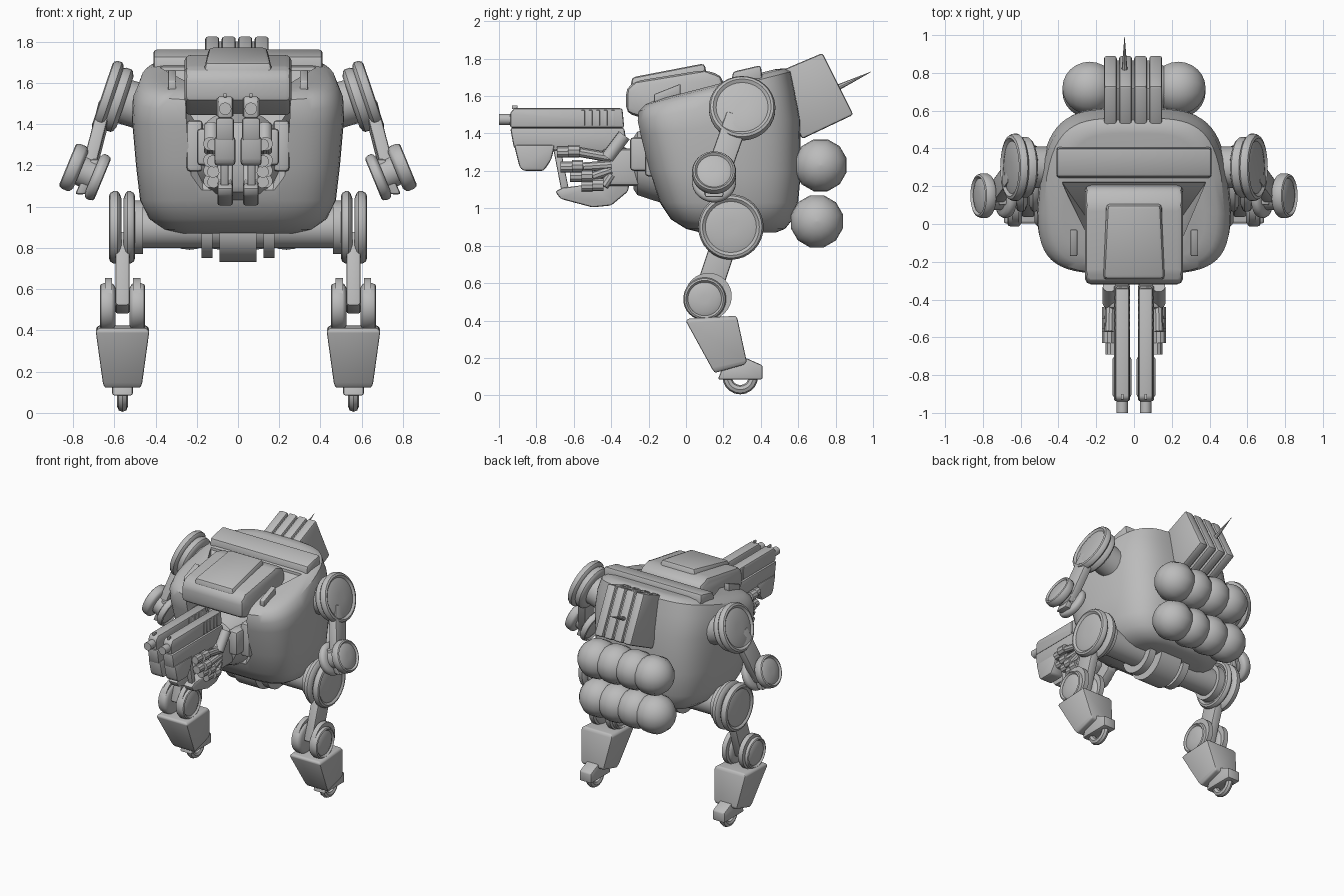
import bpy, bmesh
from math import pi, cos, sin, copysign
from mathutils import Vector

cube = bpy.data.objects.get("Cube")
if cube:
    bpy.data.objects.remove(cube)

grey = bpy.data.materials.new("plain_grey")
grey.use_nodes = True
COLOUR = (0.5, 0.5, 0.5, 1)
grey.diffuse_color = COLOUR
grey.node_tree.nodes["Principled BSDF"].inputs["Base Color"].default_value = COLOUR
parts = []


def finish(name, bm, mirror=False, bevel=0):
    bmesh.ops.recalc_face_normals(bm, faces=bm.faces)
    if bevel:
        bmesh.ops.bevel(bm, geom=bm.edges[:], offset=bevel, segments=2,
                        affect='EDGES', profile=0.5, clamp_overlap=True)
    mesh = bpy.data.meshes.new(name)
    bm.to_mesh(mesh)
    bm.free()
    mesh.materials.append(grey)
    ob = bpy.data.objects.new(name, mesh)
    bpy.context.collection.objects.link(ob)
    if mirror:
        ob.modifiers.new("Mirror", 'MIRROR').use_mirror_merge = False
    parts.append(ob)
    return ob


def loft(name, rings, mirror=False, bevel=0):
    """Skin closed rings of points and cap both ends."""
    bm = bmesh.new()
    vs = [[bm.verts.new(p) for p in ring] for ring in rings]
    n = len(vs[0])
    for a, b in zip(vs, vs[1:]):
        for i in range(n):
            j = (i + 1) % n
            bm.faces.new((a[i], a[j], b[j], b[i]))
    bm.faces.new(vs[0][::-1])
    bm.faces.new(vs[-1])
    return finish(name, bm, mirror, bevel)


def prism(name, profile, x0, x1, mirror=False, bevel=0.01):
    """Extrude a side (y, z) profile across x."""
    return loft(name, [[(x, y, z) for y, z in profile] for x in (x0, x1)], mirror, bevel)


def box(name, lo, hi, mirror=False, bevel=0.01):
    (x0, y0, z0), (x1, y1, z1) = lo, hi
    return prism(name, [(y0, z0), (y1, z0), (y1, z1), (y0, z1)], x0, x1, mirror, bevel)


def lathe(name, centre, axis, profile, mirror=False, n=28):
    """Turn (distance, radius) pairs about an axis through centre."""
    w = Vector(axis).normalized()
    u = w.orthogonal().normalized()
    v = w.cross(u)
    c = Vector(centre)
    rings = [[c + w * t + (u * cos(2 * pi * i / n) + v * sin(2 * pi * i / n)) * r
              for i in range(n)] for t, r in profile]
    return loft(name, rings, mirror)


def rod(name, a, b, r0, r1=None, mirror=False, n=16):
    a, b = Vector(a), Vector(b)
    d = (b - a).length
    return lathe(name, a, b - a, [(0, r0), (d, r0 if r1 is None else r1)], mirror, n)


def disc(r, t0, t1):
    """Profile of a joint plate with rounded rim and sunken face."""
    return [(t0, r * .8), (t0 + .01, r * .95), (t0 + .02, r), (t1 - .02, r), (t1 - .005, r * .95),
            (t1, r * .87), (t1 - .012, r * .78), (t1 - .003, r * .6), (t1, r * .2)]


def oval(z, shear, w, y0, y1, n=56, p=4):
    """Rounded rectangle slice, narrower toward the rear."""
    ring = []
    for i in range(n):
        a = 2 * pi * (i + .5) / n
        cx, cy = (copysign(abs(f) ** (2 / p), f) for f in (cos(a), sin(a)))
        y = (y0 + y1) / 2 + cy * (y1 - y0) / 2
        ring.append((cx * w * (1 - .15 * max(0, cy)), y, z + shear * y))
    return ring


# Hull with a hollow front
hull = loft("hull", [oval(*s) for s in (
    (.87, 0, .28, .08, .48), (.89, 0, .36, 0, .53), (.94, 0, .43, -.08, .57),
    (1.03, 0, .475, -.14, .6), (1.2, 0, .495, -.2, .615), (1.42, .1, .515, -.25, .61),
    (1.52, .2, .51, -.265, .58), (1.585, .26, .48, -.26, .56),
    (1.61, .26, .44, -.23, .53), (1.62, .26, .38, -.18, .48))])
hollow = []
for z, half in ((1.08, [(.22, -.6), (.22, -.2), (.17, -.15)]),
                (1.4, [(.25, -.6), (.25, -.1), (.2, -.04)]),
                (1.66, [(.26, -.6), (.26, -.06), (.38, .22)]),
                (1.95, [(.26, -.6), (.26, -.06), (.38, .25)])):
    hollow.append([(x, y, z) for x, y in half] + [(-x, y, z) for x, y in half[::-1]])
cutter = loft("hollow_cutter", hollow)
cut = hull.modifiers.new("Hollow", 'BOOLEAN')
cut.object, cut.operation, cut.solver = cutter, 'DIFFERENCE', 'EXACT'
bpy.context.view_layer.objects.active = hull
bpy.ops.object.modifier_apply(modifier="Hollow")
parts.remove(cutter)
bpy.data.objects.remove(cutter)

# Hood, rear brow and shoulder lamps
prism("hood", [(-.32, 1.51), (-.32, 1.64), (-.27, 1.68), (.1, 1.74), (.19, 1.71),
               (.24, 1.5), (-.1, 1.44)], -.26, .26, bevel=.045)
loft("hood_panel", [[(-.17, -.3, 1.6), (.17, -.3, 1.6), (.16, .12, 1.66), (-.16, .12, 1.66)],
                    [(-.16, -.29, 1.7), (.16, -.29, 1.7), (.14, .1, 1.775), (-.14, .1, 1.775)]],
     bevel=.02)
prism("rear_brow", [(.24, 1.64), (.25, 1.73), (.4, 1.765), (.41, 1.68)], -.41, .41, bevel=.015)
prism("shoulder_lamp", [(-.17, 1.56), (-.17, 1.61), (-.03, 1.665), (-.03, 1.6)],
      .3, .34, True, .006)

# Rear pack of four slabs, with a spike
pack = [(.47, 1.72), (.73, 1.83), (.895, 1.5), (.62, 1.37)]
prism("rear_pack_core", [(.47, 1.7), (.72, 1.805), (.87, 1.51), (.61, 1.39)], -.14, .14)
for i in range(4):
    x = -.125 + i * .08
    prism("rear_pack_slab", pack, x - .034, x + .034, bevel=.014)
rod("rear_spike", (-.05, .8, 1.64), (-.05, .99, 1.73), .017, .001, n=8)

# Two rows of rear tanks
for y, z in ((.72, 1.23), (.7, .93)):
    for x in (-.235, -.08, .08, .235):
        lathe("rear_tank", (x, y, z), (1, 0, 0),
              [(-.144 * cos(pi * k / 12), max(.002, .144 * sin(pi * k / 12)))
               for k in range(13)], n=12)

# Arms
axis = Vector((.95, 0, .32))
lathe("shoulder_joint", (.6, .3, 1.525), axis, disc(.178, 0, .062), True, 32)
lathe("shoulder_plate", (.6, .3, 1.525), axis, disc(.16, -.055, .012), True, 32)
rod("shoulder_axle", (.42, .3, 1.47), (.6, .3, 1.525), .11, mirror=True)


def bar(name, a, b, half, wide):
    """Flat link from a to b, thin across x."""
    a, b = Vector(a), Vector(b)
    side = Vector((0, (a - b).z, -(a - b).y)).normalized() * wide
    across = Vector((half, 0, 0))
    loft(name, [[p + side + across, p - side + across, p - side - across, p + side - across]
                for p in (a, b)], True, .012)


bar("upper_arm", (.64, .28, 1.5), (.735, .15, 1.13), .033, .065)
axis = Vector((.92, 0, .38))
lathe("elbow_outer", (.735, .15, 1.165), axis, disc(.118, .03, .1), True)
lathe("elbow_inner", (.735, .15, 1.165), -axis, disc(.118, .03, .085), True)
lathe("elbow_pin", (.735, .15, 1.165), axis, [(-.05, .075), (.05, .075)], True)
bar("forearm_stub", (.69, .15, 1.23), (.765, .15, 1.06), .025, .05)

# Hip bar and legs
HIP = (0, .24, .9)
rod("hip_bar", (-.52, .24, .9), (.52, .24, .9), .1, n=28)
lathe("hip_core", HIP, (1, 0, 0), [(-.09, .17), (.09, .17)])
lathe("hip_ring", (.15, .24, .9), (1, 0, 0), [(-.027, .15), (.027, .15)], True)
lathe("hip_collar", (.48, .24, .9), (1, 0, 0), [(-.02, .13), (.03, .13)], True)
lathe("hip_outer", (.56, .24, .9), (1, 0, 0), disc(.175, .005, .065), True, 32)
lathe("hip_inner", (.56, .24, .9), (-1, 0, 0), disc(.175, .005, .06), True, 32)
bar("thigh", (.56, .22, .86), (.56, .1, .5), .034, .07)
lathe("knee_outer", (.56, .1, .515), (1, 0, 0), disc(.115, .034, .11), True)
lathe("knee_inner", (.56, .1, .515), (-1, 0, 0), disc(.115, .034, .11), True)
for x in (.49, .628):
    lathe("knee_flange", (x, .12, .53), (1, 0, 0), [(-.018, .125), (.018, .125)], True)

shin = []
for w, (y0, z0), (y1, z1) in ((.115, (.01, .41), (.265, .425)), (.13, (0, .395), (.275, .41)),
                              (.095, (.14, .14), (.325, .18)), (.085, (.155, .12), (.315, .165))):
    shin.append([(.56 - w, y0, z0), (.56 + w, y0, z0), (.56 + w, y1, z1), (.56 - w, y1, z1)])
loft("shin", shin, True, .012)
prism("foot", [(.17, .085), (.41, .085), (.41, .16), (.32, .2), (.2, .16)], .51, .61, True)
bm = bmesh.new()
ring = [[bm.verts.new((.56 + .026 * sin(b), .29 + (.07 + .025 * cos(b)) * cos(a),
                       .1 + (.07 + .025 * cos(b)) * sin(a)))
         for b in (2 * pi * j / 8 for j in range(8))] for a in (2 * pi * i / 20 for i in range(20))]
for i in range(20):
    for j in range(8):
        k, m = (i + 1) % 20, (j + 1) % 8
        bm.faces.new((ring[i][j], ring[k][j], ring[k][m], ring[i][m]))
finish("foot_ring", bm, True)

# Gun mount
lathe("gun_mount", (0, -.28, 1.24), (0, 1, 0), [(0, .14), (.02, .17), (.2, .23)])
box("mount_arm", (.12, -.3, 1.2), (.2, -.1, 1.38), True, .02)
box("mount_bracket", (.17, -.22, 1.17), (.25, -.1, 1.42), True, .02)

# Paired guns
prism("gun_slide", [(-.94, 1.43), (-.94, 1.51), (-.92, 1.535), (-.34, 1.535), (-.33, 1.43)],
      .025, .1, True, .012)
rod("gun_barrel", (.062, -1, 1.475), (.062, -.9, 1.475), .03, mirror=True)
box("gun_sight", (.055, -.93, 1.53), (.07, -.9, 1.55), True, .003)
for y in (-.39, -.43, -.47, -.51, -.55):
    box("slide_rib", (.022, y - .009, 1.44), (.104, y + .009, 1.525), True, .003)
prism("gun_frame", [(-.94, 1.43), (-.92, 1.32), (-.7, 1.31), (-.4, 1.3), (-.32, 1.36), (-.33, 1.43)],
      .02, .107, True, .012)
prism("gun_underlug", [(-.92, 1.34), (-.89, 1.22), (-.87, 1.2), (-.76, 1.2), (-.72, 1.26), (-.7, 1.34)],
      .013, .115, True, .015)
prism("gun_grip", [(-.7, 1.09), (-.67, 1.05), (-.5, 1.005), (-.4, 1.015), (-.31, 1.09),
                   (-.27, 1.3), (-.36, 1.34), (-.46, 1.32), (-.5, 1.13), (-.66, 1.11)],
      .025, .1, True, .012)
prism("trigger_guard", [(-.71, 1.32), (-.66, 1.06), (-.62, 1.07), (-.67, 1.32)], .045, .085, True, .008)

# Gripping fingers
for y, z in ((-.63, 1.3), (-.61, 1.22), (-.56, 1.17), (-.5, 1.12)):
    rod("finger_tip", (.12, y - .06, z), (.12, y, z), .03, mirror=True, n=10)
    rod("finger_joint", (.135, y, z + .005), (.135, y + .06, z + .005), .034, mirror=True, n=10)
    rod("finger_base", (.13, y + .06, z), (.125, -.4, z * .5 + .62), .026, mirror=True, n=10)
rod("thumb", (.13, -.42, 1.27), (.13, -.33, 1.39), .036, mirror=True, n=12)
box("palm", (.03, -.45, 1.12), (.14, -.24, 1.32), True, .025)

# Smooth shading with sharp creases
bpy.ops.object.select_all(action='DESELECT')
for ob in parts:
    ob.select_set(True)
bpy.context.view_layer.objects.active = hull
bpy.ops.object.shade_smooth_by_angle(angle=.6)
